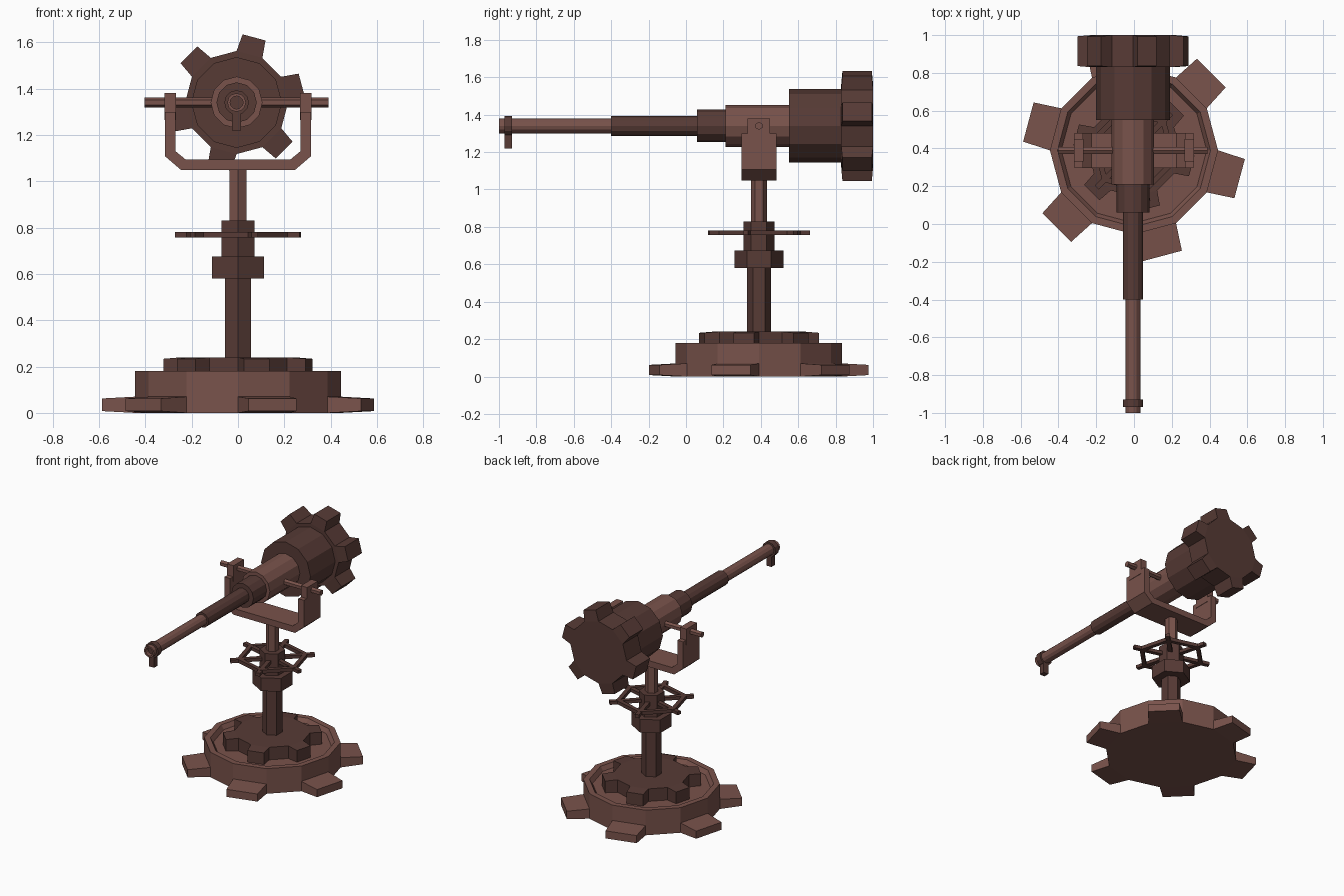
import bpy, bmesh
from math import sin, cos, pi, radians
from mathutils import Matrix

if "Cube" in bpy.data.objects:
    bpy.data.objects.remove(bpy.data.objects["Cube"])


def material(name, rgb):
    m = bpy.data.materials.new(name)
    m.diffuse_color = (*rgb, 1)
    m.use_nodes = True
    m.node_tree.nodes["Principled BSDF"].inputs["Base Color"].default_value = m.diffuse_color
    return m


LIGHT = material("light_rust", (0.19, 0.085, 0.07))
DARK = material("dark_rust", (0.095, 0.043, 0.036))
CY, AXIS_X, AXIS_Z = 0.39, -0.006, 1.34      # column position and gun axis
UP = Matrix.Translation((0, CY, 0))
GUN = Matrix.Translation((AXIS_X, 0, AXIS_Z)) @ Matrix.Rotation(radians(-90), 4, 'X')


def finish(name, bm, mat, matrix=Matrix()):
    bmesh.ops.transform(bm, matrix=matrix, verts=bm.verts)
    bmesh.ops.recalc_face_normals(bm, faces=bm.faces)
    mesh = bpy.data.meshes.new(name)
    bm.to_mesh(mesh)
    bm.free()
    mesh.materials.append(mat)
    ob = bpy.data.objects.new(name, mesh)
    bpy.context.collection.objects.link(ob)
    return ob


def lathe(name, profile, mat, matrix=UP, sides=12, phase=0.0, closed=False, teeth=None):
    """Faceted turned part from (radius, height) pairs; teeth = (inset, length)."""
    bm = bmesh.new()
    rings = [[bm.verts.new((r * cos(phase + 2 * pi * i / sides),
                            r * sin(phase + 2 * pi * i / sides), z))
              for i in range(sides)] for r, z in profile]
    pairs = list(zip(rings, rings[1:]))
    if closed:
        pairs.append((rings[-1], rings[0]))
    else:
        bm.faces.new(rings[0][::-1])
        bm.faces.new(rings[-1])
    first = []
    for k, (a, b) in enumerate(pairs):
        for i in range(sides):
            j = (i + 1) % sides
            f = bm.faces.new((a[i], a[j], b[j], b[i]))
            if k == 0 and i % 2:
                first.append(f)
    bm.normal_update()
    if teeth:
        bmesh.ops.inset_individual(bm, faces=first, thickness=teeth[0], depth=teeth[1])
    return finish(name, bm, mat, matrix)


def box(name, lo, hi, mat, matrix=Matrix()):
    bm = bmesh.new()
    bmesh.ops.create_cube(bm, size=1)
    for v in bm.verts:
        v.co = [lo[i] if v.co[i] < 0 else hi[i] for i in range(3)]
    return finish(name, bm, mat, matrix)


# Toothed base with a raised rim, and the smaller gear lying in it
lathe("base_gear", [(0.445, 0), (0.445, 0.07), (0.445, 0.18), (0.405, 0.18), (0.385, 0.15)],
      LIGHT, teeth=(0.011, 0.149))
lathe("inner_gear", [(0.245, 0.14), (0.245, 0.24)], DARK, teeth=(0.009, 0.08))

# Hexagonal column stack
for name, r, z0, z1, mat in [("column", 0.065, 0.23, 0.59, DARK),
                             ("column_collar", 0.13, 0.58, 0.675, DARK),
                             ("wheel_hub", 0.083, 0.67, 0.83, DARK),
                             ("upper_rod", 0.043, 0.82, 1.06, LIGHT)]:
    lathe(name, [(r, z0), (r, z1)], mat, sides=6, phase=pi / 2)

# Hand wheel
lathe("wheel_rim", [(0.235, 0.757), (0.235, 0.782), (0.203, 0.782), (0.203, 0.757)],
      DARK, sides=6, phase=radians(45), closed=True)
for k in range(3):
    box("wheel_spoke", (-0.278, -0.015, 0.758), (0.278, 0.015, 0.781), DARK,
        UP @ Matrix.Rotation(radians(45 + 60 * k), 4, 'Z'))

# U-shaped yoke
half = [(0.315, 1.30), (0.315, 1.108), (0.245, 1.048)]
inner = [(0.225, 1.093), (0.27, 1.13), (0.27, 1.30)]
outline = half + [(-x, z) for x, z in half[::-1]] + \
    [(-x, z) for x, z in inner[::-1]] + inner
bm = bmesh.new()
face = bm.faces.new([bm.verts.new((x, CY - 0.093, z)) for x, z in outline])
ext = bmesh.ops.extrude_face_region(bm, geom=[face], use_keep_orig=True)
bmesh.ops.translate(bm, vec=(0, 0.186, 0),
                    verts=[g for g in ext["geom"] if isinstance(g, bmesh.types.BMVert)])
finish("yoke", bm, LIGHT)
for s in (-1, 1):
    xs = sorted((s * 0.267, s * 0.318))
    box("yoke_ear", (xs[0], CY - 0.06, 1.265), (xs[1], CY + 0.06, 1.38), LIGHT)
lathe("pivot_pin", [(0.021, -0.403), (0.021, 0.39)], LIGHT,
      Matrix.Translation((0, CY, AXIS_Z)) @ Matrix.Rotation(pi / 2, 4, 'Y'), sides=6)

# Stepped barrel, muzzle to breech
lathe("muzzle_tube", [(0.028, -0.94), (0.028, -1.0), (0.04, -1.0), (0.04, -0.39)], LIGHT, GUN)
for name, r, y0, y1, mat in [("barrel", 0.053, -0.40, 0.07, DARK),
                             ("barrel_sleeve", 0.087, 0.06, 0.22, DARK),
                             ("receiver", 0.112, 0.21, 0.56, LIGHT),
                             ("breech", 0.196, 0.55, 0.84, DARK),
                             ("muzzle_ring", 0.053, -0.97, -0.93, DARK)]:
    lathe(name, [(r, y0), (r, y1)], mat, GUN)
lathe("breech_gear", [(0.2225, 0.83), (0.2225, 1.0)], DARK, GUN, teeth=(0.009, 0.076))
box("front_sight_post", (AXIS_X - 0.02, -0.97, 1.22), (AXIS_X + 0.02, -0.93, 1.31), DARK)
